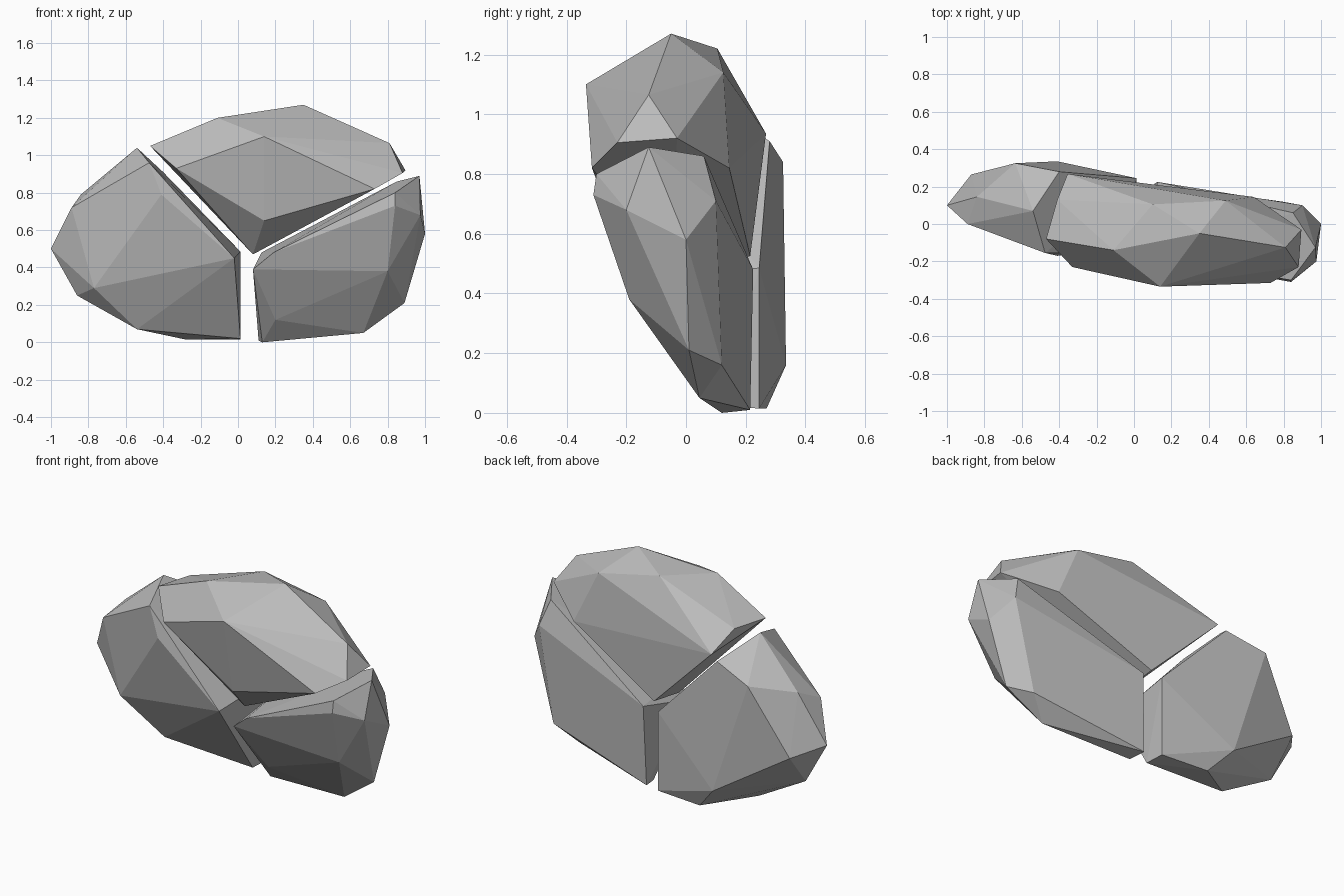
import bpy
import bmesh

cube = bpy.data.objects.get("Cube")
if cube:
    bpy.data.objects.remove(cube, do_unlink=True)

# One flat stone colour
stone = bpy.data.materials.new("grey_stone")
stone.use_nodes = True
grey = (0.5, 0.5, 0.5, 1)
stone.diffuse_color = grey
bsdf = stone.node_tree.nodes["Principled BSDF"]
bsdf.inputs["Base Color"].default_value = grey
bsdf.inputs["Roughness"].default_value = 0.9


def rock(name, corners):
    """Faceted convex chunk spanned by its corner points."""
    bm = bmesh.new()
    for corner in corners:
        bm.verts.new(corner)
    hull = bmesh.ops.convex_hull(bm, input=bm.verts)
    loose = set(hull["geom_interior"]) | set(hull["geom_unused"])
    bmesh.ops.delete(bm, geom=[v for v in loose if isinstance(v, bmesh.types.BMVert)],
                     context="VERTS")
    bmesh.ops.dissolve_limit(bm, angle_limit=0.04, verts=bm.verts, edges=bm.edges)
    bmesh.ops.recalc_face_normals(bm, faces=bm.faces)
    mesh = bpy.data.meshes.new(name)
    bm.to_mesh(mesh)
    bm.free()
    mesh.materials.append(stone)
    obj = bpy.data.objects.new(name, mesh)
    bpy.context.collection.objects.link(obj)
    return obj


# Upper chunk: crown, front corners, then the lower wedge
rock("upper_rock", [
    (-.47, -.08, 1.05), (-.41, .13, 1.05), (-.11, -.14, 1.2), (.35, -.05, 1.27),
    (.1, .105, 1.22), (.49, .125, 1.14), (.81, -.125, 1.065), (.895, -.03, .92),
    (.14, -.335, 1.1), (-.33, -.23, .93), (.14, -.25, .65), (.73, -.315, .82),
    (.88, -.23, .905),
    (.64, .145, .82), (-.355, .268, .935), (.06, .215, .525), (.08, -.05, .47),
])

# Lower chunk on the model's right: outer end, split faces, then base
rock("right_rock", [
    (-1, .1, .5), (-.89, 0, .72), (-.84, .145, .79), (-.87, .265, .45),
    (-.86, .1, .25), (-.77, -.01, .29), (-.635, .325, .84),
    (-.54, .07, 1.04), (-.475, -.155, .96), (-.41, -.17, .79), (-.4, .28, .91),
    (-.02, -.15, .45), (.013, .245, .485),
    (.013, .12, .02), (.013, .245, .015), (-.28, .27, .015), (-.54, .08, .07),
    (-.41, .335, .16),
])

# Lower chunk on the model's left: outer end, split faces, then base
rock("left_rock", [
    (1, 0, .58), (.97, -.125, .89), (.85, .06, .86), (.9, .1, .71),
    (.975, -.2, .68), (.84, -.3, .8), (.84, -.31, .73), (.8, -.19, .38),
    (.89, .01, .21), (.79, .12, .16),
    (.125, .225, .48), (.08, -.155, .39), (.19, -.19, .48),
    (.2, 0, .12), (.67, .045, .05), (.13, .12, 0), (.11, .215, .01),
])
